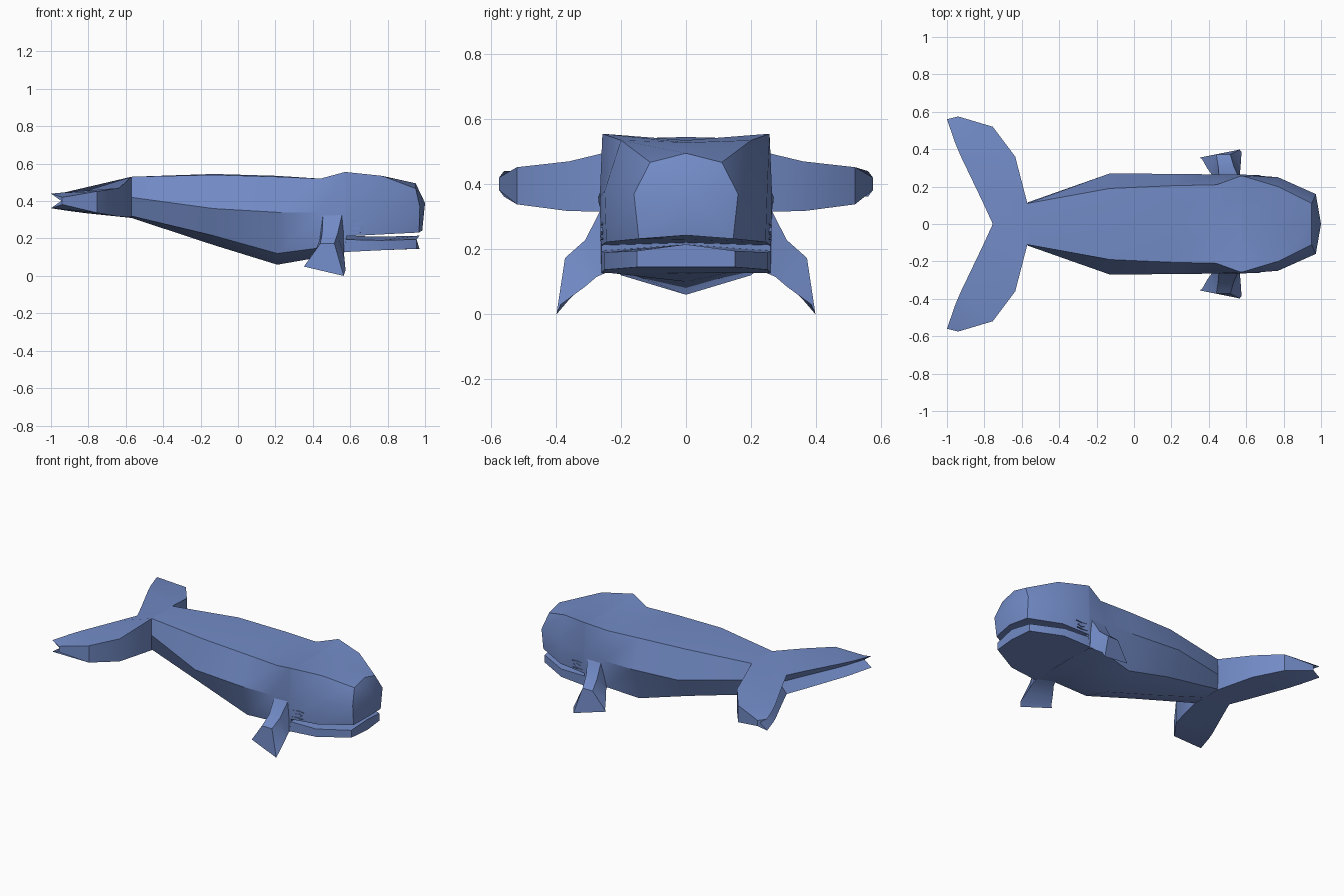
import bpy, bmesh, math

if "Cube" in bpy.data.objects:
    bpy.data.objects.remove(bpy.data.objects["Cube"])

blue = bpy.data.materials.new("whale blue")
blue.diffuse_color = (0.17, 0.26, 0.57, 1)
blue.use_nodes = True
blue.node_tree.nodes["Principled BSDF"].inputs["Base Color"].default_value = blue.diffuse_color


def finish(name, bm, angle=30):
    """Turn a bmesh into a named, coloured, angle-smoothed object."""
    bmesh.ops.recalc_face_normals(bm, faces=bm.faces)
    mesh = bpy.data.meshes.new(name)
    bm.to_mesh(mesh)
    bm.free()
    mesh.materials.append(blue)
    ob = bpy.data.objects.new(name, mesh)
    bpy.context.collection.objects.link(ob)
    bpy.ops.object.select_all(action='DESELECT')
    bpy.context.view_layer.objects.active = ob
    ob.select_set(True)
    bpy.ops.object.shade_smooth_by_angle(angle=math.radians(angle))
    return ob


def loft(rings, nose=None):
    """Skin closed rings of equal length; the last ring may end in a point."""
    bm = bmesh.new()
    vs = [[bm.verts.new(p) for p in r] for r in rings]
    n = len(vs[0])
    for a, b in zip(vs, vs[1:]):
        for i in range(n):
            j = (i + 1) % n
            bm.faces.new((a[i], a[j], b[j], b[i]))
    bm.faces.new(vs[0])
    if nose:
        tip = bm.verts.new(nose)
        for i in range(n):
            bm.faces.new((vs[-1][i], vs[-1][(i + 1) % n], tip))
    else:
        bm.faces.new(vs[-1])
    return bm


def mirrored(half):
    """Full ring from a half ring whose ends lie on the middle plane."""
    return half + [(x, -y, z) for x, y, z in half[-2:0:-1]]


def section(x, top, ridge, mid, low, keel):
    return mirrored([(x, 0, top), (x, *ridge), (x, *mid), (x, *low), (x, 0, keel)])


# Body and upper head, from tail root to snout
body = [
    section(-0.57, 0.53, (0.11, 0.53), (0.115, 0.42), (0.11, 0.32), 0.31),
    section(-0.13, 0.545, (0.19, 0.54), (0.27, 0.36), (0.17, 0.215), 0.165),
    section(0.21, 0.535, (0.205, 0.53), (0.268, 0.34), (0.20, 0.12), 0.06),
    section(0.44, 0.52, (0.21, 0.52), (0.265, 0.34), (0.235, 0.15), 0.10),
    section(0.57, 0.535, (0.257, 0.555), (0.265, 0.36), (0.26, 0.13), 0.125),
    section(0.58, 0.535, (0.257, 0.555), (0.265, 0.36), (0.26, 0.212), 0.22),
    section(0.77, 0.528, (0.20, 0.535), (0.25, 0.38), (0.245, 0.222), 0.23),
    mirrored([(0.95, 0, 0.495), (0.95, 0.11, 0.467), (0.972, 0.16, 0.37),
              (0.968, 0.145, 0.232), (0.985, 0, 0.243)]),
]
finish("body", loft(body, nose=(1.0, 0, 0.39)))

# Lower jaw, with a gently arched upper surface
jaw = [mirrored([(x, 0, zt + 0.02), (x, w, zt), (x, w, zb), (x, 0, zb)])
       for x, w, zt, zb in ((0.56, 0.26, 0.195, 0.127), (0.76, 0.25, 0.19, 0.137),
                            (0.955, 0.15, 0.195, 0.145))]
jaw[-1] = [(x + (0.015 if abs(y) < 0.01 else 0), y, z) for x, y, z in jaw[-1]]
finish("lower_jaw", loft(jaw))

# Tail fluke: rings across the width, with a V groove along the trailing edge
# (y, lead x, trail x, lead top, trail top, lead bottom, trail bottom)
spans = [(0.0, 0.0, -0.57, -0.755, 0.53, 0.458, 0.31, 0.33),
         (0.11, 0.12, -0.57, -0.81, 0.53, 0.455, 0.315, 0.335),
         (0.36, 0.36, -0.635, -0.925, 0.47, 0.447, 0.317, 0.35),
         (0.52, 0.43, -0.755, -0.955, 0.452, 0.444, 0.338, 0.355),
         (0.575, 0.56, -0.94, -1.0, 0.42, 0.44, 0.382, 0.362)]


def fluke_ring(yl, yt, xl, xt, lt, tt, lb, tb, s):
    return [(xl, s * yl, lt), (xt, s * yt, tt), (xt + 0.055, s * yt, (tt + tb) / 2),
            (xt, s * yt, tb), (xl, s * yl, lb)]


fluke = [fluke_ring(*r, -1) for r in spans[:0:-1]] + [fluke_ring(*r, 1) for r in spans]
finish("tail_fluke", loft(fluke))

# Flippers: root, elbow and flared tip (outer back, outer front, inner front, inner back)
flipper = [
    [(0.455, 0.25, 0.345), (0.56, 0.25, 0.345), (0.565, 0.24, 0.13), (0.43, 0.23, 0.15)],
    [(0.45, 0.31, 0.228), (0.533, 0.31, 0.228), (0.567, 0.275, 0.115), (0.415, 0.265, 0.14)],
    [(0.44, 0.372, 0.173), (0.515, 0.372, 0.173), (0.57, 0.31, 0.085), (0.39, 0.30, 0.11)],
    [(0.352, 0.355, 0.05), (0.565, 0.398, 0.0), (0.575, 0.385, 0.03), (0.365, 0.345, 0.06)],
]
for side, s in (("left", 1), ("right", -1)):
    finish(side + "_flipper", loft([[(x, s * y, z) for x, y, z in r] for r in flipper]), 25)

    # Eye: small lid folds laid on the cheek
    for part, x, z, w, h in (("upper_lid", 0.635, 0.278, 0.04, 0.01),
                             ("eyeball", 0.635, 0.255, 0.028, 0.022),
                             ("lower_lid", 0.63, 0.232, 0.04, 0.008)):
        y = 0.262 - (x - 0.58) * 0.08
        plate = [[(x + a * w, s * (y + d), z + b * h)
                  for a, b in ((-1, 0), (0, 0.5), (1, 0), (0, -0.5))]
                 for d in (-0.004, 0.005)]
        finish(f"{side}_{part}", loft(plate))
